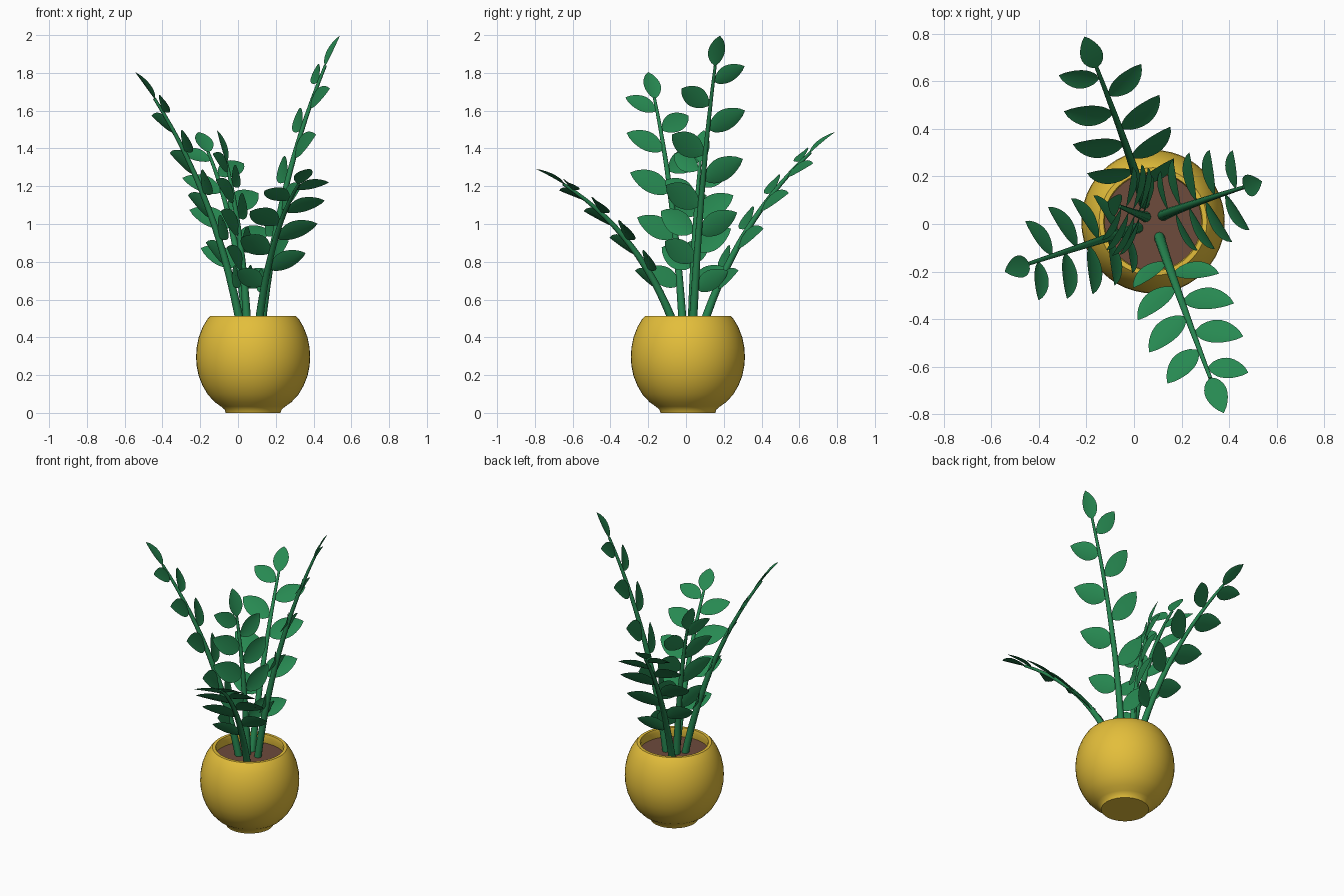
import bpy, bmesh, math
from mathutils import Vector, Matrix

if "Cube" in bpy.data.objects:
    bpy.data.objects.remove(bpy.data.objects["Cube"])

CENTER = Vector((0.08, 0.01, 0))
UP = Vector((0, 0, 1))


def material(name, color):
    m = bpy.data.materials.new(name)
    m.diffuse_color = (*color, 1)
    m.use_nodes = True
    m.node_tree.nodes["Principled BSDF"].inputs["Base Color"].default_value = m.diffuse_color
    return m


YELLOW = material("yellow_glaze", (0.77, 0.515, 0.043))
BROWN = material("brown_soil", (0.155, 0.07, 0.045))
LEAF = material("leaf_green", (0.02, 0.25, 0.083))
STEM = material("stem_green", (0.019, 0.23, 0.078))


def finish(bm, name, mat, angle=40):
    me = bpy.data.meshes.new(name)
    bm.to_mesh(me)
    bm.free()
    ob = bpy.data.objects.new(name, me)
    bpy.context.collection.objects.link(ob)
    me.materials.append(mat)
    bpy.ops.object.select_all(action='DESELECT')
    ob.select_set(True)
    bpy.context.view_layer.objects.active = ob
    bpy.ops.object.shade_smooth_by_angle(angle=math.radians(angle))
    return ob


def lathe(name, profile, mat, n=48):
    bm = bmesh.new()
    vs = [bm.verts.new(CENTER + Vector((r, 0, z))) for r, z in profile]
    es = [bm.edges.new(p) for p in zip(vs, vs[1:])]
    bmesh.ops.spin(bm, geom=vs + es, cent=CENTER, axis=UP, angle=math.tau,
                   steps=n, use_merge=True)
    bmesh.ops.remove_doubles(bm, verts=bm.verts, dist=1e-4)
    bmesh.ops.recalc_face_normals(bm, faces=bm.faces)
    return finish(bm, name, mat)


# Rounded pot with a small foot, rim and inner wall
lathe("pot", [(0, 0), (0.145, 0), (0.151, 0.018), (0.17, 0.034), (0.202, 0.056),
              (0.24, 0.097), (0.268, 0.145), (0.288, 0.195), (0.299, 0.25),
              (0.302, 0.295), (0.299, 0.345), (0.288, 0.4), (0.267, 0.455),
              (0.242, 0.497), (0.227, 0.513), (0.208, 0.513), (0.203, 0.495),
              (0.215, 0.43), (0, 0.43)], YELLOW)

# Soil disc
bm = bmesh.new()
bmesh.ops.create_circle(bm, cap_ends=True, segments=48, radius=0.212,
                        matrix=Matrix.Translation(CENTER + UP * 0.452))
finish(bm, "soil", BROWN)


def add_leaf(bm, base, along, normal, length, width, rows=10):
    """Pointed oval blade, slightly folded on its midrib and bent downwards."""
    across = normal.cross(along).normalized()
    prev = None
    for i in range(rows + 1):
        u = i / rows
        w = width / 2 * max(0.0, math.sin(math.pi * u ** 0.9)) ** 0.75
        mid = base + along * (length * u) - normal * (0.06 * length * u * u)
        if i in (0, rows):
            row = [bm.verts.new(mid)]
        else:
            row = [bm.verts.new(mid + across * (w * k) + normal * (0.22 * w * abs(k)))
                   for k in (-1, 0, 1)]
        if prev:
            a, b = prev, row
            for j in (0, 1):
                if len(a) == 1:
                    bm.faces.new((a[0], b[j + 1], b[j]))
                elif len(b) == 1:
                    bm.faces.new((a[j], a[j + 1], b[0]))
                else:
                    bm.faces.new((a[j], a[j + 1], b[j + 1], b[j]))
        prev = row


def branch(name, p0, mid, p2, azimuth, count, size, lowest, highest):
    p0, mid, p2 = Vector(p0), Vector(mid), Vector(p2)
    p1 = mid * 2 - (p0 + p2) / 2
    az = math.radians(azimuth)
    side = Vector((-math.sin(az), math.cos(az), 0))

    def at(t):
        p = p0 * (1 - t) ** 2 + p1 * (2 * t * (1 - t)) + p2 * t * t
        tan = ((p1 - p0) * (1 - t) + (p2 - p1) * t).normalized()
        s = (side - tan * side.dot(tan)).normalized()
        return p, tan, s, tan.cross(s)

    # Tapered stem
    bm = bmesh.new()
    n, steps, rings = 10, 14, []
    for i in range(steps + 1):
        t = i / steps
        p, tan, s, nor = at(t)
        r = 0.023 - 0.015 * t
        rings.append([bm.verts.new(p + (s * math.cos(a) + nor * math.sin(a)) * r)
                      for a in (math.tau * k / n for k in range(n))])
    for a, b in zip(rings, rings[1:]):
        for k in range(n):
            bm.faces.new((a[k], a[(k + 1) % n], b[(k + 1) % n], b[k]))
    bm.faces.new(rings[-1])
    bm.faces.new(rings[0][::-1])
    bmesh.ops.recalc_face_normals(bm, faces=bm.faces)
    finish(bm, name + "_stem", STEM)

    # Alternating side leaves, largest low on the stem, plus one at the tip
    bm = bmesh.new()
    spread = math.radians(59)
    for i in range(count):
        f = i / (count - 1)
        t = highest + (lowest - highest) * f
        k = 1 if i % 2 == 0 else -1
        p, tan, s, nor = at(t)
        along = tan * math.cos(spread) + s * (k * math.sin(spread))
        length = size * (0.164 + 0.058 * math.sin(math.pi * min(1, f * 0.85 + 0.03)))
        add_leaf(bm, p + along * 0.008, along, nor, length, length * 0.56)
    p, tan, s, nor = at(1)
    add_leaf(bm, p - tan * 0.005, tan, nor, 0.18, 0.095)
    finish(bm, name + "_leaves", LEAF, 60)


branch("left_branch", (0.02, -0.015, 0.43), (-0.163, -0.075, 1.10),
       (-0.443, -0.167, 1.665), 200, 9, 1.05, 0.17, 0.93)
branch("right_branch", (0.12, 0.035, 0.43), (0.25, 0.085, 1.18),
       (0.463, 0.155, 1.84), 20, 9, 1.07, 0.14, 0.925)
branch("front_branch", (0.105, -0.05, 0.43), (0.188, -0.292, 0.885),
       (0.322, -0.65, 1.212), -70, 8, 1.04, 0.245, 0.94)
branch("back_branch", (0.045, 0.08, 0.43), (-0.03, 0.318, 0.958),
       (-0.158, 0.66, 1.38), 110, 8, 1.06, 0.21, 0.935)
branch("middle_branch", (0.05, 0.03, 0.43), (0.01, 0.045, 0.915),
       (-0.062, 0.075, 1.33), 160, 8, 1.03, 0.24, 0.935)
